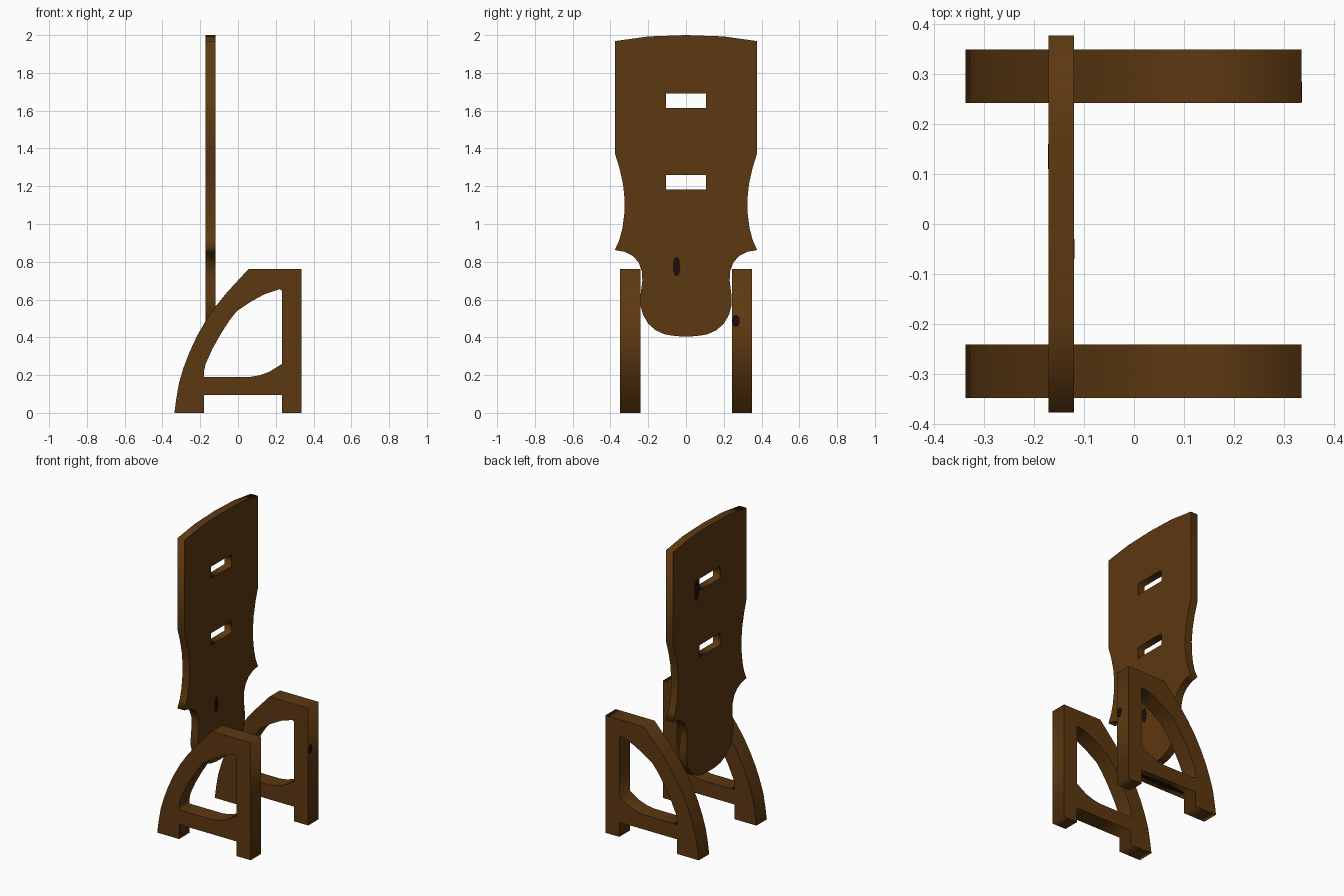
import bpy, math
from mathutils import Matrix, Vector

if "Cube" in bpy.data.objects:
    bpy.data.objects.remove(bpy.data.objects["Cube"])


def material(name, color):
    m = bpy.data.materials.new(name)
    m.diffuse_color = (*color, 1)
    m.use_nodes = True
    m.node_tree.nodes["Principled BSDF"].inputs["Base Color"].default_value = m.diffuse_color
    return m


wood = material("brown wood", (0.108, 0.040, 0.0055))
dark = material("dark knot", (0.012, 0.004, 0.003))


def plate(name, outlines, thickness, matrix, mat):
    """Fill the closed outlines (inner ones become holes) and extrude to a plate."""
    cu = bpy.data.curves.new(name, 'CURVE')
    cu.dimensions = '2D'
    cu.fill_mode = 'BOTH'
    cu.extrude = thickness / 2
    for pts in outlines:
        s = cu.splines.new('POLY')
        s.points.add(len(pts) - 1)
        for p, (u, v) in zip(s.points, pts):
            p.co = (u, v, 0, 1)
        s.use_cyclic_u = True
    tmp = bpy.data.objects.new(name + "_curve", cu)
    bpy.context.collection.objects.link(tmp)
    bpy.context.view_layer.update()
    dg = bpy.context.evaluated_depsgraph_get()
    me = bpy.data.meshes.new_from_object(tmp.evaluated_get(dg))
    bpy.data.objects.remove(tmp)
    me.transform(matrix)
    me.materials.clear()
    me.materials.append(mat)
    ob = bpy.data.objects.new(name, me)
    bpy.context.collection.objects.link(ob)
    return ob


def in_xz(y):
    return Matrix.Translation((0, y, 0)) @ Matrix.Rotation(math.pi / 2, 4, 'X')


def in_yz(x):
    return Matrix(((0, 0, 1, x), (1, 0, 0, 0), (0, 1, 0, 0), (0, 0, 0, 1)))


def in_xy(z):
    return Matrix.Translation((0, 0, z))


def rect(u0, u1, v0, v1):
    return [(u0, v0), (u1, v0), (u1, v1), (u0, v1)]


# Backrest: half outline mirrored, with two hand slots
half = [(0.2, 1.993), (0.377, 1.968), (0.377, 1.375), (0.352, 1.295), (0.333, 1.21),
        (0.325, 1.13), (0.326, 1.06), (0.336, 0.98), (0.353, 0.915), (0.377, 0.862),
        (0.325, 0.853), (0.28, 0.83), (0.25, 0.795), (0.234, 0.75), (0.231, 0.70),
        (0.241, 0.62), (0.241, 0.57), (0.228, 0.52), (0.2, 0.472), (0.16, 0.437),
        (0.11, 0.415), (0.05, 0.406)]
outline = [(0, 2.0)] + half + [(0, 0.405)] + [(-y, z) for y, z in reversed(half)]
slots = [rect(-0.107, 0.107, z, z + 0.077) for z in (1.615, 1.183)]
plate("backrest", [outline] + slots, 0.051, in_yz(-0.1455), wood)

# Side frames: curved front edge, two feet and an arched opening
frame = [(-0.337, 0), (-0.18, 0), (-0.18, 0.095), (0.234, 0.095), (0.234, 0), (0.335, 0),
         (0.335, 0.762), (0.056, 0.762), (-0.06, 0.636), (-0.12, 0.562), (-0.17, 0.49),
         (-0.217, 0.407), (-0.257, 0.322), (-0.288, 0.24), (-0.312, 0.16), (-0.326, 0.08)]
opening = [(-0.18, 0.19), (0.06, 0.19), (0.11, 0.198), (0.165, 0.217), (0.234, 0.26),
           (0.234, 0.645), (0.222, 0.655), (0.14, 0.628), (0.07, 0.59), (-0.005, 0.54),
           (-0.045, 0.49), (-0.09, 0.42), (-0.135, 0.34), (-0.172, 0.258), (-0.18, 0.22)]
for side, y in (("right", -0.295), ("left", 0.296)):
    plate("side_frame_" + side, [frame, opening], 0.107, in_xz(y), wood)


# Dark wood knots as very thin oval plates
def oval(u, v, ru, rv, n=14):
    return [(u + ru * math.cos(2 * math.pi * i / n), v + rv * math.sin(2 * math.pi * i / n))
            for i in range(n)]


plate("knot_backrest_inner", [oval(-0.05, 0.775, 0.02, 0.052)], 0.002, in_yz(-0.12), dark)
plate("knot_backrest_outer", [oval(0.135, 1.63, 0.025, 0.07)], 0.002, in_yz(-0.171), dark)
plate("knot_leg", [oval(0.264, 0.487, 0.02, 0.032)], 0.002, in_yz(0.335), dark)
plate("knot_stretcher", [oval(0.03, 0.296, 0.17, 0.022)], 0.002, in_xy(0.095), dark)
